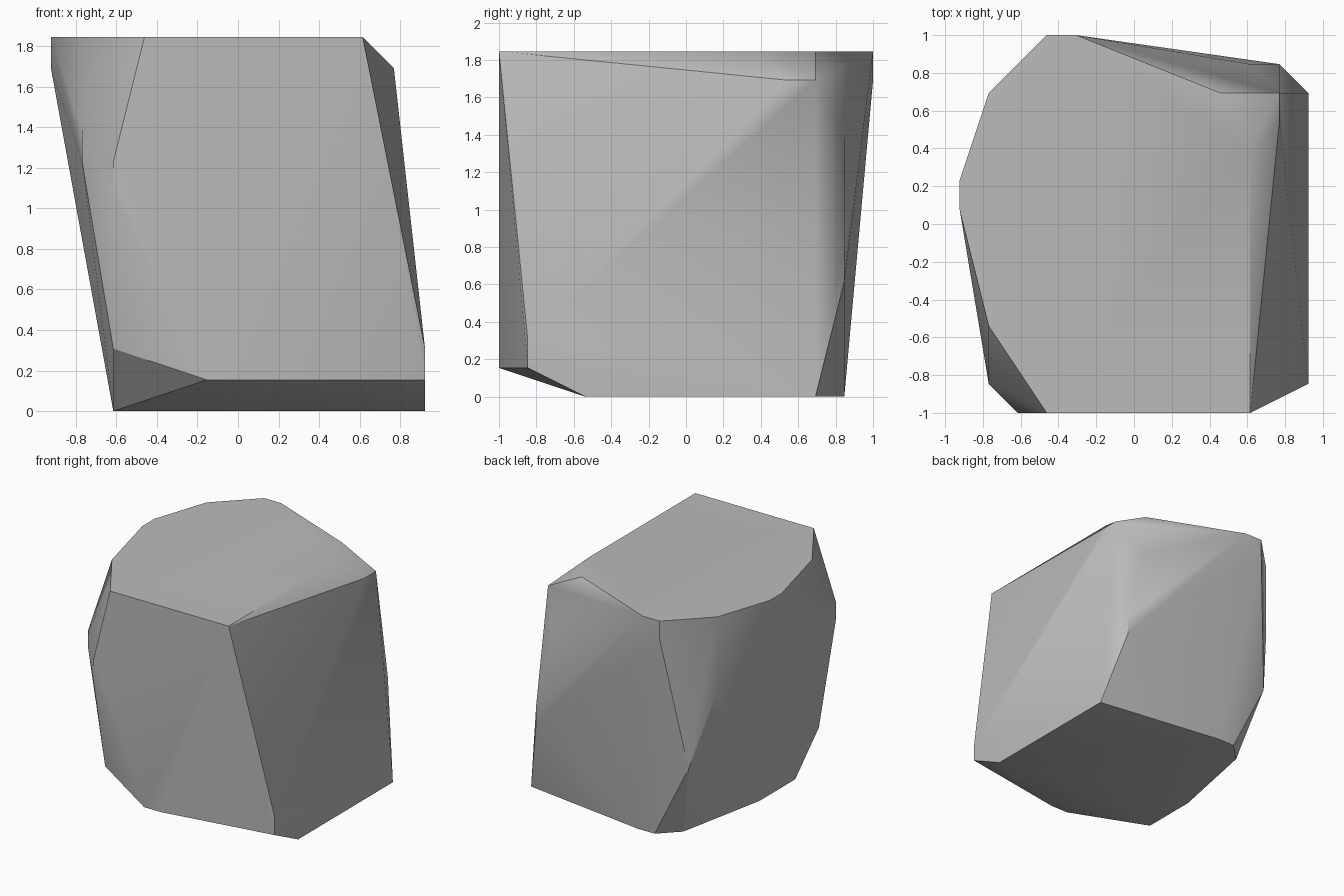
import bpy
import bmesh
import math
from mathutils import Vector

STEP = 2 / 13      # grid spacing of the chiselled corners
HALF_DEPTH = 6.5   # moves the corners so the stone is centred front to back

cube = bpy.data.objects.get("Cube")
if cube:
    bpy.data.objects.remove(cube, do_unlink=True)


def flat_material(name, colour):
    mat = bpy.data.materials.new(name)
    mat.use_nodes = True
    mat.diffuse_color = colour
    shader = mat.node_tree.nodes["Principled BSDF"]
    shader.inputs["Base Color"].default_value = colour
    shader.inputs["Roughness"].default_value = 0.9
    return mat


def boulder_from_levels(name, levels, mat):
    """Wrap a convex skin around corner points grouped by height."""
    bm = bmesh.new()
    for height, corners in levels.items():
        for x, depth in corners:
            bm.verts.new(Vector((x, depth - HALF_DEPTH, height)) * STEP)
    hull = bmesh.ops.convex_hull(bm, input=bm.verts[:])
    loose = {v for v in hull["geom_interior"] + hull["geom_unused"]
             if isinstance(v, bmesh.types.BMVert)}
    bmesh.ops.delete(bm, geom=list(loose), context="VERTS")
    # Merge the triangles of each flat facet into one clean face
    bmesh.ops.dissolve_limit(bm, angle_limit=math.radians(0.2),
                             verts=bm.verts[:], edges=bm.edges[:])
    bmesh.ops.recalc_face_normals(bm, faces=bm.faces[:])
    mesh = bpy.data.meshes.new(name)
    bm.to_mesh(mesh)
    bm.free()
    mesh.materials.append(mat)
    obj = bpy.data.objects.new(name, mesh)
    bpy.context.collection.objects.link(obj)
    return obj


# Corner points (across, depth) of the stone at each height
levels = {
    # flat top
    12: [(4, 0), (4, 9), (3, 11), (-2, 13), (-3, 13), (-5, 11),
         (-6, 8), (-6, 7), (-5, 3), (-3, 0)],
    # bevel under the top rim
    11: [(5, 10), (5, 11), (-3, 13), (-6, 8), (-6, 7)],
    # bulges on the sides
    9: [(4, 12), (-5, 1)],
    8: [(-5, 1), (-4, 0), (-5, 11)],
    7: [(-4, 0)],
    5: [(5, 12)],
    4: [(5, 12), (-4, 12)],
    # chipped lower front edge
    2: [(6, 1), (-4, 1)],
    1: [(6, 1), (0, 0), (-1, 0)],
    # flat base
    0: [(6, 3), (6, 11), (-1, 12), (-2, 12), (-3, 11), (-4, 6), (-4, 3)],
}

stone_grey = flat_material("stone grey", (0.5, 0.5, 0.5, 1))
boulder = boulder_from_levels("boulder", levels, stone_grey)

# Soft shading on shallow facets, crisp chiselled edges elsewhere
bpy.ops.object.select_all(action="DESELECT")
boulder.select_set(True)
bpy.context.view_layer.objects.active = boulder
bpy.ops.object.shade_smooth_by_angle(angle=math.radians(30))
